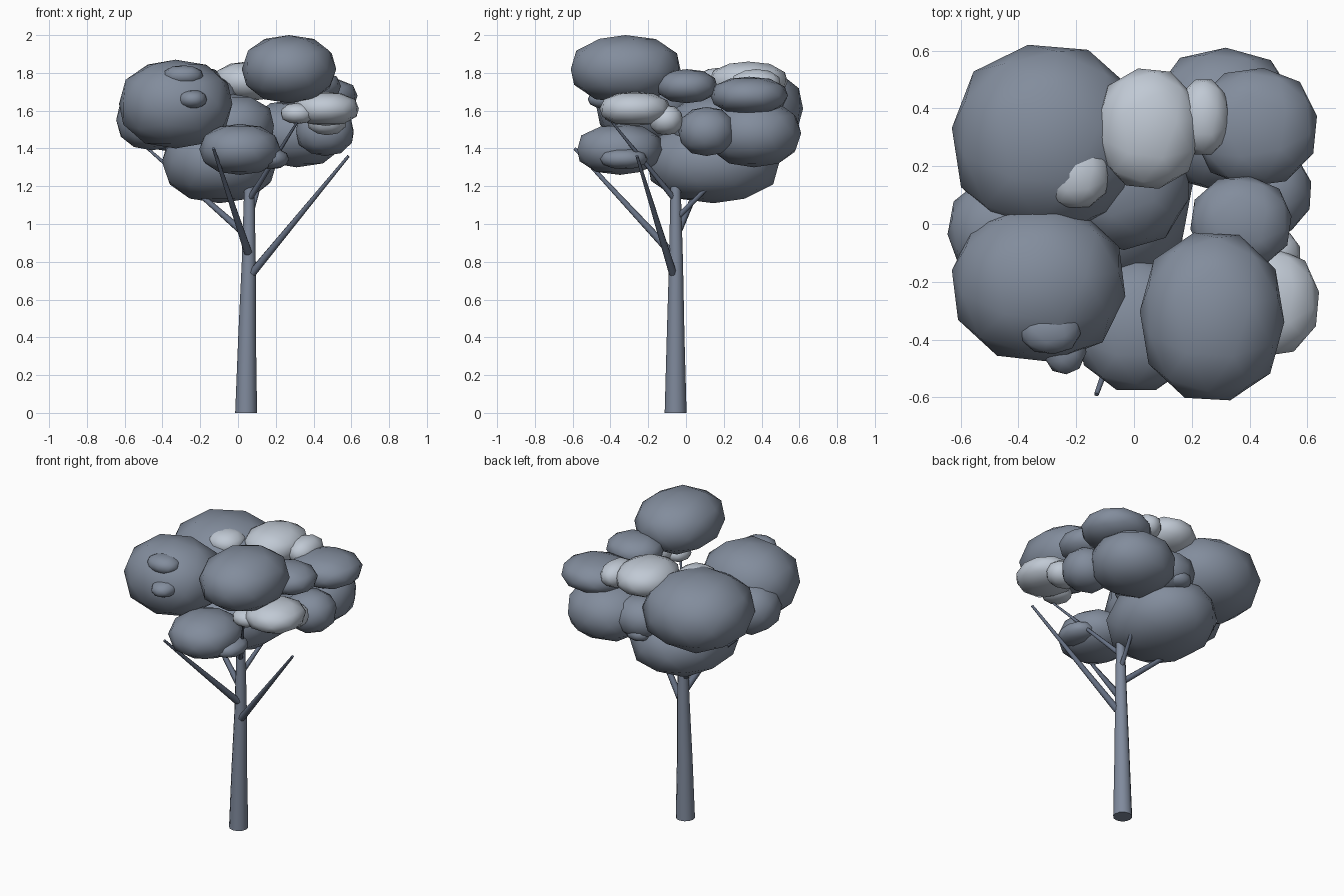
import bpy, bmesh
from mathutils import Vector, Matrix

if "Cube" in bpy.data.objects:
    bpy.data.objects.remove(bpy.data.objects["Cube"])


def material(name, rgb):
    m = bpy.data.materials.new(name)
    m.diffuse_color = (*rgb, 1)
    m.use_nodes = True
    m.node_tree.nodes["Principled BSDF"].inputs["Base Color"].default_value = m.diffuse_color
    return m


pale = material("pale_leaves", (0.53, 0.585, 0.66))
dark = material("dark_leaves", (0.225, 0.265, 0.335))
bark = material("bark", (0.215, 0.255, 0.335))
twig = material("twig", (0.13, 0.16, 0.225))


def add_object(name, bm, mat):
    me = bpy.data.meshes.new(name)
    bm.normal_update()
    for f in bm.faces:
        f.smooth = len(f.verts) <= 4
    bm.to_mesh(me)
    bm.free()
    me.materials.append(mat)
    ob = bpy.data.objects.new(name, me)
    bpy.context.collection.objects.link(ob)


def clump(name, c, r, mat, turn, power=2.3):
    """Slightly boxy, flattened low-poly ball fitted to its half-sizes r."""
    bm = bmesh.new()
    bmesh.ops.create_icosphere(bm, subdivisions=2, radius=1,
                               matrix=Matrix.Rotation(turn, 4, 'Z'))
    for v in bm.verts:
        v.co /= sum(abs(t) ** power for t in v.co) ** (1 / power)
    size = [max(abs(v.co[i]) for v in bm.verts) for i in range(3)]
    for v in bm.verts:
        v.co = Vector([c[i] + r[i] * v.co[i] / size[i] for i in range(3)])
    add_object(name, bm, mat)


def limb(name, path, sides, mat):
    """Tapered tube through (x, y, z, radius) points."""
    bm = bmesh.new()
    pts = [Vector(p[:3]) for p in path]
    axis = (pts[-1] - pts[0]).normalized()
    if name == "trunk":
        axis = Vector((0, 0, 1))
    q = axis.to_track_quat('Z', 'Y')
    rings = []
    for p, spec in zip(pts, path):
        res = bmesh.ops.create_circle(bm, segments=sides, radius=spec[3])
        for v in res["verts"]:
            v.co = p + q @ v.co
        rings.append(res["verts"])
    for a, b in zip(rings, rings[1:]):
        for i in range(sides):
            j = (i + 1) % sides
            bm.faces.new((a[i], a[j], b[j], b[i]))
    bm.faces.new(rings[0][::-1])
    bm.faces.new(rings[-1])
    bmesh.ops.recalc_face_normals(bm, faces=bm.faces)
    add_object(name, bm, mat)


# Trunk
limb("trunk", [(.043, -.055, 0, .058), (.048, -.055, .4, .047),
               (.057, -.053, .8, .037), (.06, -.055, 1.2, .027),
               (.06, -.058, 1.42, .017)], 12, bark)

# Branches
for i, (a, b) in enumerate([
        ((.075, -.07, .74, .022), (.585, -.26, 1.36, .008)),
        ((.053, -.08, .85, .022), (-.13, -.59, 1.40, .008)),
        ((.045, -.05, .94, .02), (-.49, .16, 1.41, .007)),
        ((.06, -.06, 1.13, .016), (.32, -.40, 1.55, .006)),
        ((.06, -.05, 1.03, .016), (.16, .28, 1.36, .006))]):
    limb(f"branch_{i + 1}", [a, b], 8, twig)

# Dark leaf clumps: centre, radii
for i, (c, r) in enumerate([
        ((-.33, -.205, 1.635), (.30, .272, .235)),
        ((-.30, .295, 1.61), (.33, .325, .235)),
        ((.27, -.32, 1.82), (.25, .29, .18)),
        ((.01, -.35, 1.395), (.215, .225, .135)),
        ((-.098, .145, 1.33), (.305, .35, .22)),
        ((-.455, -.02, 1.55), (.19, .18, .16)),
        ((.37, .005, 1.73), (.175, .16, .09)),
        ((.42, .335, 1.68), (.213, .205, .10)),
        ((.46, .11, 1.49), (.153, .15, .13)),
        ((.31, .36, 1.48), (.25, .25, .18)),
        ((-.04, .16, 1.52), (.23, .25, .17)),
        ((-.24, -.42, 1.66), (.075, .10, .05)),
        ((-.29, -.365, 1.785), (.105, .085, .055)),
        ((.17, -.33, 1.345), (.10, .125, .055)),
        ((.06, .38, 1.50), (.17, .15, .13)),
        ((.03, .45, 1.43), (.08, .07, .05))]):
    clump(f"leaf_clump_{i + 1}", c, r, dark, .15 + i * .05)

# Pale leaf clumps
for i, (c, r) in enumerate([
        ((.05, .33, 1.755), (.18, .208, .105)),
        ((.24, .37, 1.74), (.09, .13, .08)),
        ((-.20, .17, 1.755), (.115, .115, .072)),
        ((.465, -.27, 1.61), (.175, .188, .09)),
        ((.47, -.105, 1.55), (.105, .09, .08)),
        ((.315, -.35, 1.585), (.088, .09, .055))]):
    clump(f"pale_clump_{i + 1}", c, r, pale, .2 + i * .1)
